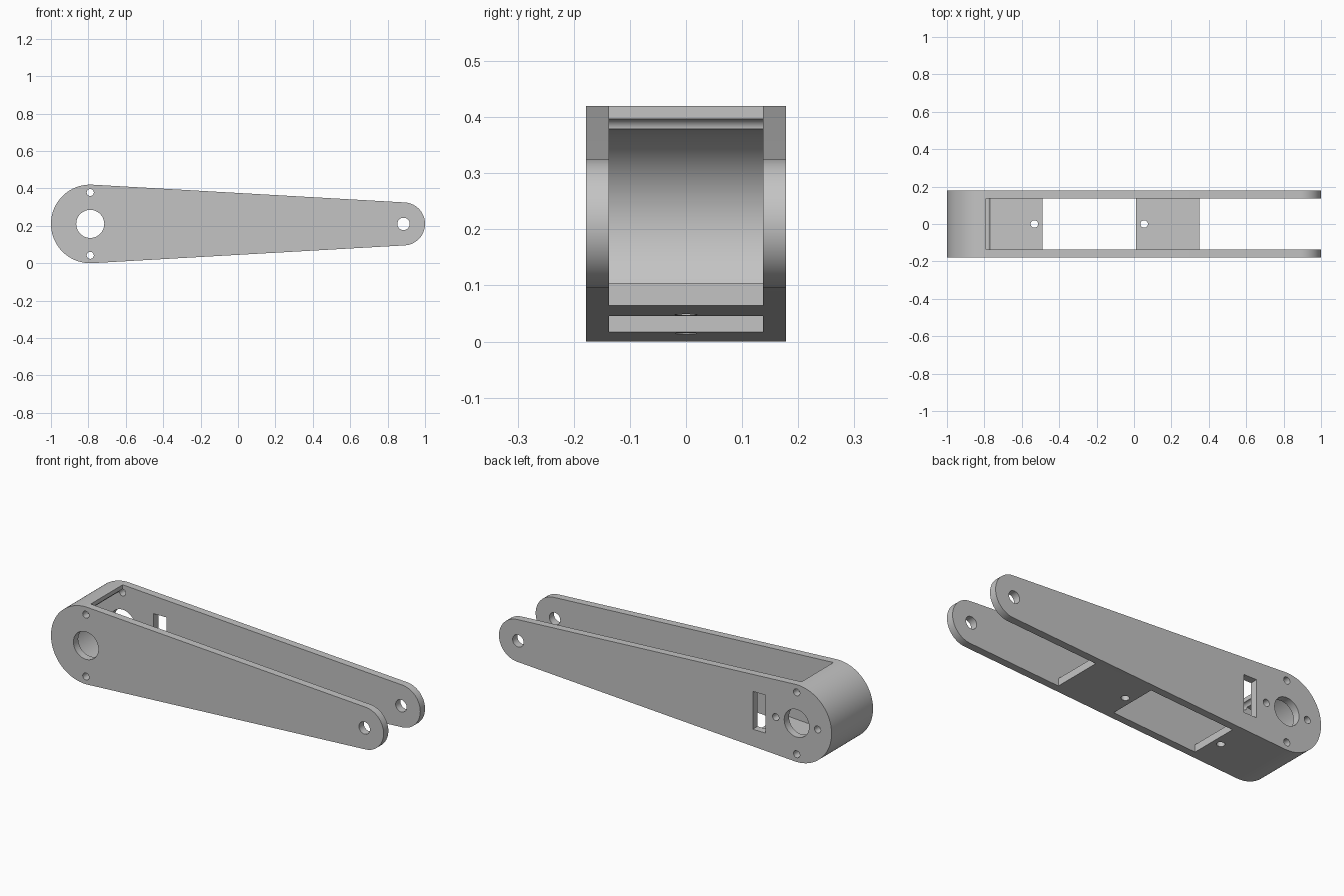
import bpy, bmesh
from math import sin, cos, acos, pi

if "Cube" in bpy.data.objects:
    bpy.data.objects.remove(bpy.data.objects["Cube"], do_unlink=True)

BIG_X, TIP_X, MID_Z = -0.79, 0.885, 0.21      # end centres
BIG_R, TIP_R = 0.21, 0.115                    # end radii
WALL = 0.04
OUT_Y, IN_Y = 0.178, 0.137                    # side plate faces
LEAN = acos((BIG_R - TIP_R) / (TIP_X - BIG_X))  # tangent angle

grey = bpy.data.materials.new("plain grey")
grey.use_nodes = True
grey.diffuse_color = (0.55, 0.55, 0.55, 1)
grey.node_tree.nodes["Principled BSDF"].inputs["Base Color"].default_value = (0.55, 0.55, 0.55, 1)


def arc(cx, cz, r, start, end, steps):
    return [(cx + r * cos(start + (end - start) * i / steps),
             cz + r * sin(start + (end - start) * i / steps)) for i in range(steps + 1)]


def prism(name, points, low, high, axis="y"):
    """Extrude a 2D outline along y (points are x, z) or z (points are x, y)."""
    place = (lambda a, b, d: (a, d, b)) if axis == "y" else (lambda a, b, d: (a, b, d))
    bm = bmesh.new()
    base = bm.faces.new([bm.verts.new(place(a, b, low)) for a, b in points])
    top = bmesh.ops.extrude_face_region(bm, geom=[base])
    moved = [v for v in top["geom"] if isinstance(v, bmesh.types.BMVert)]
    bmesh.ops.translate(bm, verts=moved, vec=place(0, 0, high - low))
    bmesh.ops.recalc_face_normals(bm, faces=bm.faces)
    mesh = bpy.data.meshes.new(name)
    bm.to_mesh(mesh)
    bm.free()
    obj = bpy.data.objects.new(name, mesh)
    bpy.context.collection.objects.link(obj)
    return obj


cutters = []


def cut(name, points, low, high, axis="y"):
    obj = prism(name, points, low, high, axis)
    obj.hide_render = True
    cutters.append(obj)


def drill(name, x, c, r, low, high, axis="y"):
    cut(name, arc(x, c, r, 0, 2 * pi, 40)[:-1], low, high, axis)


def floor_z(x):
    return MID_Z - (BIG_R - WALL - cos(LEAN) * (x - BIG_X)) / sin(LEAN)


# Tapered arm with two round ends
outline = (arc(BIG_X, MID_Z, BIG_R, LEAN, 2 * pi - LEAN, 64)
           + arc(TIP_X, MID_Z, TIP_R, -LEAN, LEAN, 48))
arm = prism("linkage_arm", outline, -OUT_Y, OUT_Y)
arm.data.materials.append(grey)

# Hollow inside: rounded end wall, open top, floor with a window and an open fork
hollow = arc(BIG_X, MID_Z, BIG_R - WALL, pi / 2, 2 * pi - LEAN, 56)
for x, going_down in ((-0.49, True), (0.01, False), (0.35, True)):
    step = [(x, floor_z(x)), (x, -0.2)]
    hollow += step if going_down else step[::-1]
hollow += [(1.2, -0.2), (1.2, 0.6), (BIG_X, 0.6)]
cut("hollow_cutter", hollow, -IN_Y, IN_Y)

# Pivot holes and screw holes through both plates
drill("shaft_hole_cutter", BIG_X, MID_Z, 0.075, -0.3, 0.3)
drill("tip_hole_cutter", TIP_X, MID_Z, 0.033, -0.3, 0.3)
for side in (-1, 1):
    drill("screw_hole_cutter", BIG_X, MID_Z + side * 0.168, 0.019, -0.3, 0.3)
    # Extra screw holes in the back plate only
    drill("back_screw_cutter", BIG_X + side * 0.126, MID_Z, 0.019, 0.1, 0.3)

# Cable slot in the back plate
cut("slot_cutter", [(-0.604, 0.107), (-0.526, 0.107), (-0.526, 0.313), (-0.604, 0.313)], 0.1, 0.3)

# Holes in the two floor pieces
for x in (-0.533, 0.054):
    drill("floor_hole_cutter", x, 0, 0.02, -0.1, 0.2, "z")

# Apply the cuts
bpy.ops.object.select_all(action="DESELECT")
bpy.context.view_layer.objects.active = arm
arm.select_set(True)
for cutter in cutters:
    mod = arm.modifiers.new(cutter.name, "BOOLEAN")
    mod.operation = "DIFFERENCE"
    mod.solver = "EXACT"
    mod.object = cutter
    bpy.ops.object.modifier_apply(modifier=mod.name)
for cutter in cutters:
    bpy.data.objects.remove(cutter, do_unlink=True)

for poly in arm.data.polygons:
    poly.material_index = 0
bpy.ops.object.shade_smooth_by_angle(angle=0.5)
